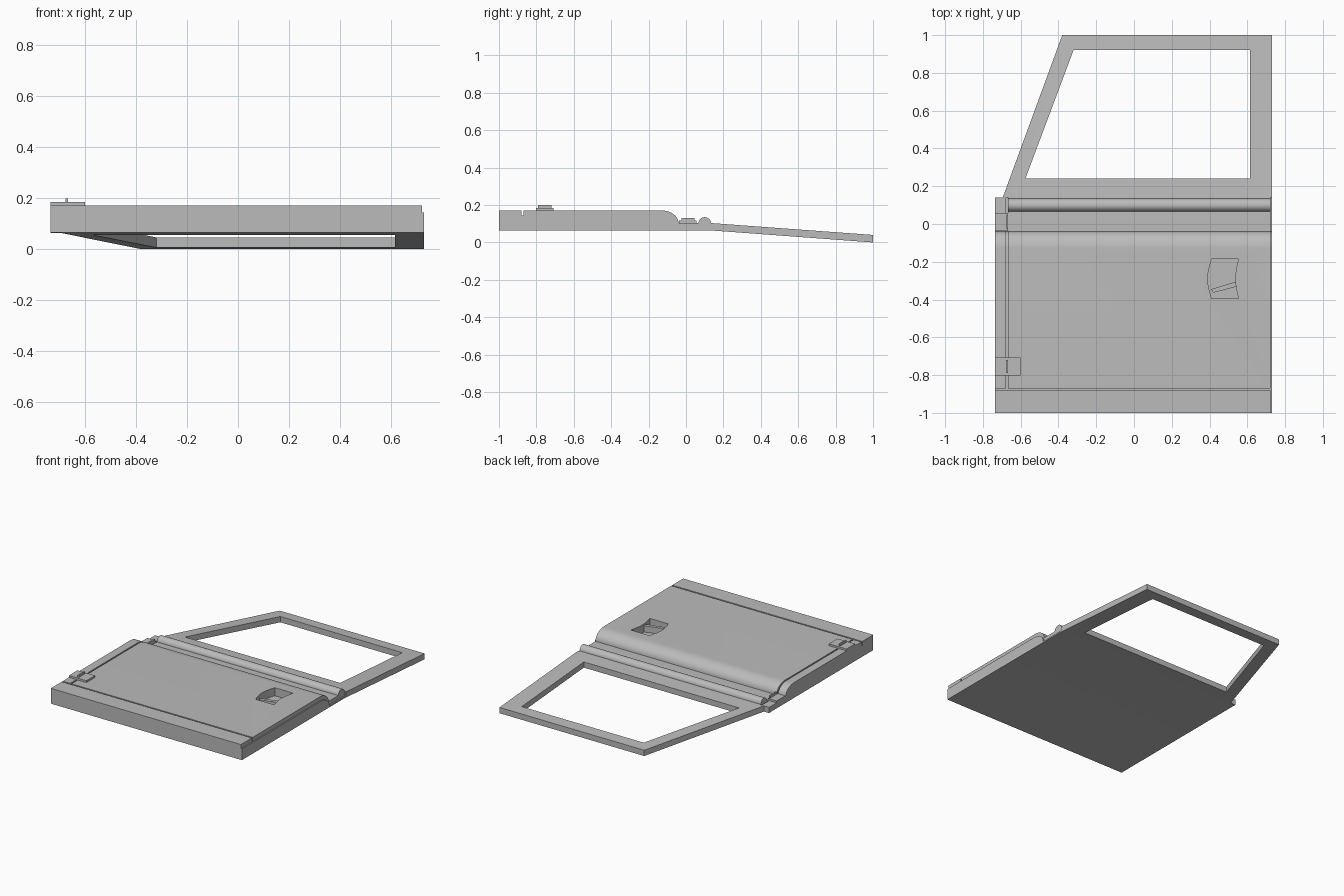
import bpy, bmesh, math
from mathutils import Vector

cube = bpy.data.objects.get("Cube")
if cube:
    bpy.data.objects.remove(cube)

grey = bpy.data.materials.new("panel grey")
grey.use_nodes = True
COLOUR = (0.5, 0.5, 0.5, 1)
grey.diffuse_color = COLOUR
grey.node_tree.nodes["Principled BSDF"].inputs["Base Color"].default_value = COLOUR


def prism(name, outline, low, high, axis="z"):
    """Extrude an outline: (x, y) along z, or (y, z) along x."""
    bm = bmesh.new()
    place = (lambda a, b: (a, b, low)) if axis == "z" else (lambda a, b: (low, a, b))
    face = bm.faces.new([bm.verts.new(place(a, b)) for a, b in outline])
    move = Vector((0, 0, high - low)) if axis == "z" else Vector((high - low, 0, 0))
    new = bmesh.ops.extrude_face_region(bm, geom=[face])["geom"]
    bmesh.ops.translate(bm, vec=move, verts=[g for g in new if isinstance(g, bmesh.types.BMVert)])
    bmesh.ops.recalc_face_normals(bm, faces=bm.faces)
    mesh = bpy.data.meshes.new(name)
    bm.to_mesh(mesh)
    bm.free()
    mesh.materials.append(grey)
    obj = bpy.data.objects.new(name, mesh)
    bpy.context.collection.objects.link(obj)
    return obj


def box(name, x0, x1, y0, y1, z0, z1):
    return prism(name, [(x0, y0), (x1, y0), (x1, y1), (x0, y1)], z0, z1)


def cut(target, cutter):
    """Subtract a cutter, apply it and discard the helper."""
    mod = target.modifiers.new(cutter.name, "BOOLEAN")
    mod.operation, mod.solver, mod.object = "DIFFERENCE", "EXACT", cutter
    bpy.context.view_layer.objects.active = target
    bpy.ops.object.modifier_apply(modifier=mod.name)
    bpy.data.objects.remove(cutter)


def smooth(obj):
    bpy.ops.object.select_all(action="DESELECT")
    obj.select_set(True)
    bpy.context.view_layer.objects.active = obj
    bpy.ops.object.shade_smooth_by_angle(angle=math.radians(30))


def shoulder(drop=0):
    """Rounded step from the outer skin down to the waistline."""
    steps = 10
    return [(-0.13 + 0.09 * math.sin(t), 0.103 + 0.068 * math.cos(t) - drop)
            for t in (math.pi / 2 * i / steps for i in range(steps + 1))]


# Door panel and sloping window frame in one side profile
profile = [(-1, 0.065), (-1, 0.171)] + shoulder() + [(0.14, 0.103), (1, 0.04), (1, 0), (0.12, 0.065)]
door = prism("door_panel", profile, -0.735, 0.73, "x")

# Slanted front edge of the frame, and the window opening
cut(door, prism("pillar_cut", [(-0.8, 0.14), (-0.695, 0.14), (-0.38, 1.0), (-0.343, 1.1), (-0.8, 1.1)], -0.1, 0.3))
cut(door, prism("window_cut", [(-0.575, 0.24), (-0.32, 0.92), (0.615, 0.92), (0.615, 0.24)], -0.1, 0.3))


# Grooves that follow the panel profile
def groove_outline(start):
    return [(start, 0.3), (start, 0.143)] + shoulder(0.028) + [(0.14, 0.075), (0.14, 0.3)]


cut(door, prism("hinge_seam_cut", groove_outline(-0.87), -0.677, -0.667, "x"))
cut(door, prism("rear_lip_cut", groove_outline(-1.1), 0.722, 0.8, "x"))
cut(door, box("sill_seam_cut", -0.8, 0.8, -0.88, -0.87, 0.143, 0.3))

# Curved handle recess
N = 8
sweep = [i / N for i in range(N + 1)]
bow = lambda t: 0.022 * math.sin(math.pi * t)
recess = [(0.412 - bow(t), -0.185 - 0.21 * t) for t in sweep]
recess += [(0.553 - bow(t) * 0.75, -0.395 + 0.21 * t) for t in sweep]
cut(door, prism("handle_cut", recess, 0.115, 0.3))
smooth(door)

# Handle lever inside the recess
prism("handle_lever", [(0.408, -0.345), (0.42, -0.364), (0.541, -0.332), (0.541, -0.305)], 0.11, 0.158)

# Rounded waist moulding
bead = [(0.1 - 0.034 * math.cos(a), 0.101 + 0.034 * math.sin(a)) for a in (math.pi * i / 16 for i in range(17))]
smooth(prism("waist_moulding", [(0.066, 0.095)] + bead + [(0.134, 0.095)], -0.667, 0.722, "x"))

# Hinges: a leaf with a raised knuckle over the seam
for name, y, z, end in (("lower", -0.755, 0.17, -0.6), ("upper", 0.01, 0.102, -0.667)):
    box(name + "_hinge_leaf", -0.735, end, y - 0.047, y + 0.047, z - 0.005, z + 0.014)
    box(name + "_hinge_knuckle", -0.677, -0.667, y - 0.035, y + 0.035, z, z + 0.029)
